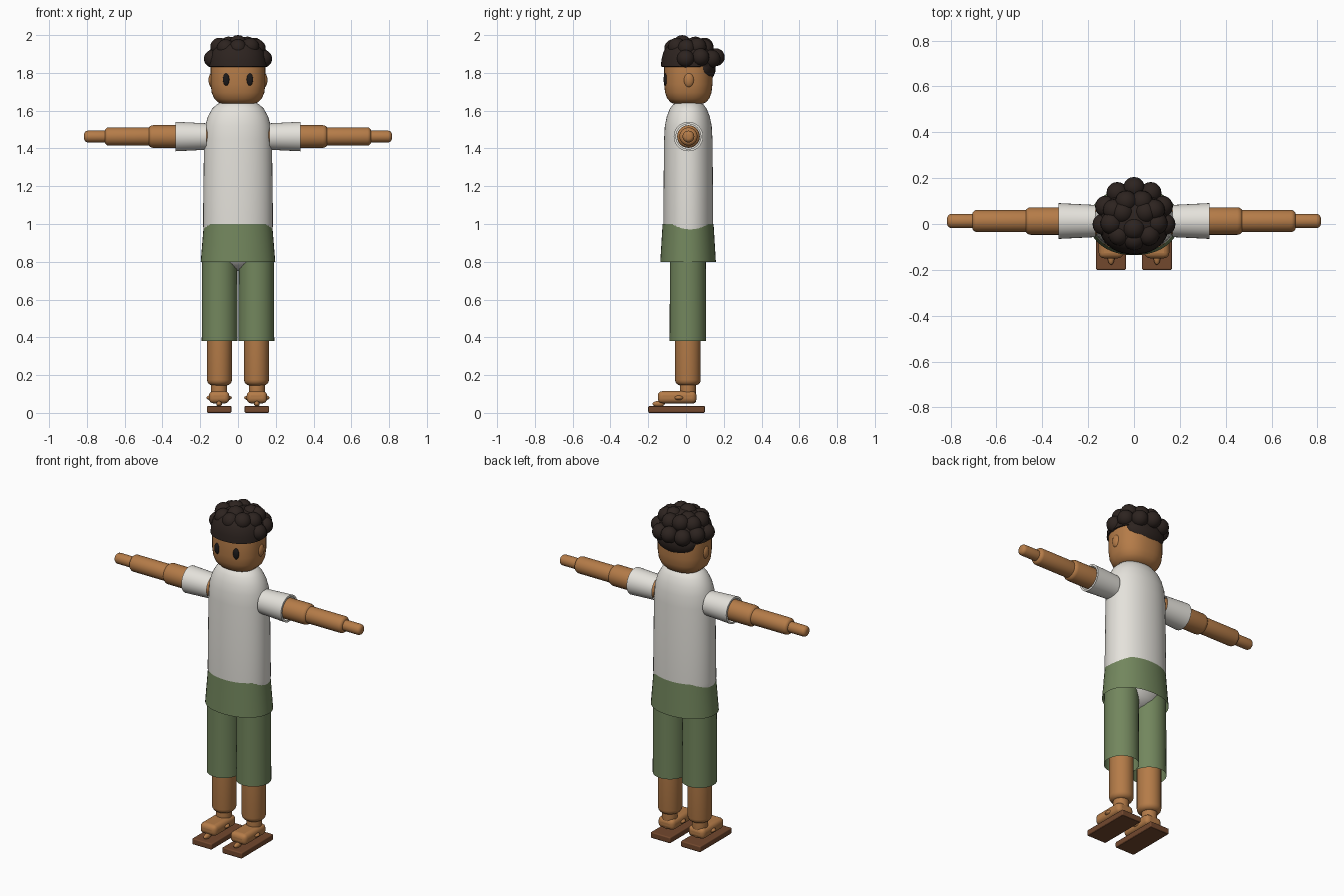
import bpy, math
from mathutils import Matrix, Vector

if "Cube" in bpy.data.objects:
    bpy.data.objects.remove(bpy.data.objects["Cube"])


def material(name, rgb):
    m = bpy.data.materials.new(name)
    m.diffuse_color = (*rgb, 1)
    m.use_nodes = True
    m.node_tree.nodes["Principled BSDF"].inputs["Base Color"].default_value = m.diffuse_color
    return m


SKIN = material("skin", (0.46, 0.2, 0.065))
HAIR = material("dark_hair", (0.026, 0.017, 0.014))
EYE = material("eye_black", (0.012, 0.01, 0.01))
CLOTH = material("white_cloth", (0.78, 0.76, 0.71))
GREEN = material("green_cloth", (0.17, 0.24, 0.11))
LEATHER = material("leather", (0.17, 0.065, 0.027))


def finish(ob, name, mat):
    ob.name = name
    ob.data.materials.append(mat)
    bpy.context.view_layer.objects.active = ob
    bpy.ops.object.select_all(action='DESELECT')
    ob.select_set(True)
    bpy.ops.object.shade_smooth_by_angle(angle=math.radians(40))
    return ob


def lathe(name, mat, profile, scale, loc, power=2.0, rot=None, n=40, caps=True):
    """Stack of superellipse rings; profile is (radius, height)."""
    verts, faces = [], []
    for r, z in profile:
        for i in range(n):
            a = 2 * math.pi * i / n
            c, s = math.cos(a), math.sin(a)
            x = math.copysign(abs(c) ** (2 / power), c)
            y = math.copysign(abs(s) ** (2 / power), s)
            verts.append((r * x * scale[0], r * y * scale[1], z))
    for k in range(len(profile) - 1):
        for i in range(n):
            j = (i + 1) % n
            faces.append((k * n + i, k * n + j, k * n + n + j, k * n + n + i))
    if caps:
        faces.append(tuple(reversed(range(n))))
        faces.append(tuple(range(len(verts) - n, len(verts))))
    me = bpy.data.meshes.new(name)
    me.from_pydata(verts, [], faces)
    mat4 = Matrix.Translation(Vector(loc))
    me.transform(mat4 @ rot if rot else mat4)
    ob = bpy.data.objects.new(name, me)
    bpy.context.collection.objects.link(ob)
    return finish(ob, name, mat)


def ball(name, mat, loc, radii, seg=24):
    bpy.ops.mesh.primitive_uv_sphere_add(segments=seg, ring_count=seg // 2, location=loc)
    ob = bpy.context.object
    ob.scale = radii
    return finish(ob, name, mat)


def box(name, mat, loc, size, bevel):
    bpy.ops.mesh.primitive_cube_add(size=1, location=loc)
    ob = bpy.context.object
    ob.scale = size
    bpy.ops.object.transform_apply(location=False, rotation=False, scale=True)
    mod = ob.modifiers.new("rounding", 'BEVEL')
    mod.width, mod.segments = bevel, 4
    return finish(ob, name, mat)


def rounded(r, a, b, round_r):
    """Profile of a cylinder from a to b with rounded rims."""
    arc = [math.radians(t) for t in (0, 22, 45, 68, 90)]
    low = [(r - round_r + round_r * math.sin(t), a + round_r * (1 - math.cos(t))) for t in arc]
    high = [(q, b - (z - a)) for q, z in reversed(low)]
    return low + high


# Head and torso
lathe("head", SKIN, [(0.01, 1.63), (0.5, 1.632), (0.72, 1.643), (0.87, 1.664), (0.96, 1.695),
                     (1, 1.74), (1, 1.84), (0.93, 1.9), (0.7, 1.94), (0.02, 1.955)],
      (0.145, 0.128), (0, 0.012, 0), 2.4)
lathe("shirt_body", CLOTH, [(0.01, 0.752), (0.4, 0.77), (0.65, 0.8), (0.85, 0.85), (0.97, 0.91),
                            (1, 1.0), (0.99, 1.2), (0.97, 1.45), (0.94, 1.52), (0.86, 1.57),
                            (0.74, 1.61), (0.6, 1.635), (0.4, 1.65), (0.01, 1.655)],
      (0.185, 0.132), (0, 0.012, 0), 2.1)

# Shorts waist
lathe("shorts_hip", GREEN, [(1.09, 0.8), (1, 1.0)], (0.181, 0.135), (0, 0.011, 0), 2.1, caps=False)

# Hair cap, nape and curls
lathe("hair_cap", HAIR, [(0.9, 1.832), (1, 1.833), (0.98, 1.87), (0.91, 1.91), (0.76, 1.945),
                         (0.5, 1.968), (0.02, 1.98)], (0.155, 0.143), (0, 0.01, 0), 2.2)
ball("hair_nape", HAIR, (0, 0.09, 1.825), (0.125, 0.067, 0.078))
rings = [(7, -8, 188, 0.135, 0.14, 1.875, 0.047),
         (9, -90, 230, 0.1, 0.085, 1.93, 0.048)]
for count, a0, a1, rx, ry, z, r in rings:
    for i in range(count):
        a = math.radians(a0 + (a1 - a0) * i / (count - 1))
        ball("hair_curl", HAIR, (rx * math.cos(a), 0.018 + ry * math.sin(a), z + 0.008 * (i % 2)),
             (r, r, r), 20)
for x, y in ((0, -0.02), (-0.05, 0.05), (0.05, 0.05)):
    ball("hair_curl", HAIR, (x, y, 1.95 if x == 0 else 1.942), (0.05, 0.05, 0.05), 20)

for s, side in ((-1, "right"), (1, "left")):
    # Face details
    ball(side + "_ear", SKIN, (s * 0.137, 0.015, 1.762), (0.019, 0.028, 0.039))
    ball(side + "_eye", EYE, (s * 0.062, -0.107, 1.765), (0.018, 0.012, 0.033))

    # Arm pieces, lying along x
    turn = Matrix.Rotation(s * math.pi / 2, 4, 'Y')
    for part, r, a, b, rr in (("upper_arm", 0.06, 0.145, 0.475, 0.025),
                              ("forearm", 0.048, 0.42, 0.705, 0.02),
                              ("hand", 0.031, 0.67, 0.815, 0.02)):
        lathe(f"{side}_{part}", SKIN, rounded(r, a, b, rr), (1, 1), (0, 0.013, 1.463), rot=turn, n=28)
    lathe(side + "_sleeve", CLOTH, [(0.07, 0.168), (0.078, 0.33), (0.066, 0.33)], (1, 1),
          (0, 0.013, 1.463), rot=turn, n=32, caps=False)

    # Leg pieces
    lathe(side + "_shorts_leg", GREEN, [(0.095, 0.38), (0.093, 0.84)], (1, 1.02),
          (s * 0.097, 0.01, 0), n=32, caps=False)
    lathe(side + "_leg", SKIN, rounded(0.066, 0.145, 0.78, 0.03), (1, 1.03), (s * 0.098, 0.01, 0), n=28)
    lathe(side + "_ankle", SKIN, rounded(0.043, 0.05, 0.2, 0.015), (1, 1), (s * 0.1, 0.01, 0), n=24)

    # Foot and sandal
    box(side + "_foot", SKIN, (s * 0.1, -0.047, 0.083), (0.108, 0.205, 0.064), 0.024)
    ball(side + "_foot_strap", SKIN, (s * 0.1, -0.038, 0.08), (0.067, 0.038, 0.02))
    ball(side + "_toe", SKIN, (s * 0.1, -0.145, 0.048), (0.015, 0.033, 0.015))
    box(side + "_sandal_sole", LEATHER, (s * 0.1, -0.05, 0.019), (0.13, 0.3, 0.034), 0.006)
    box(side + "_sandal_tread", LEATHER, (s * 0.1, -0.05, 0.01), (0.124, 0.294, 0.02), 0.003)
